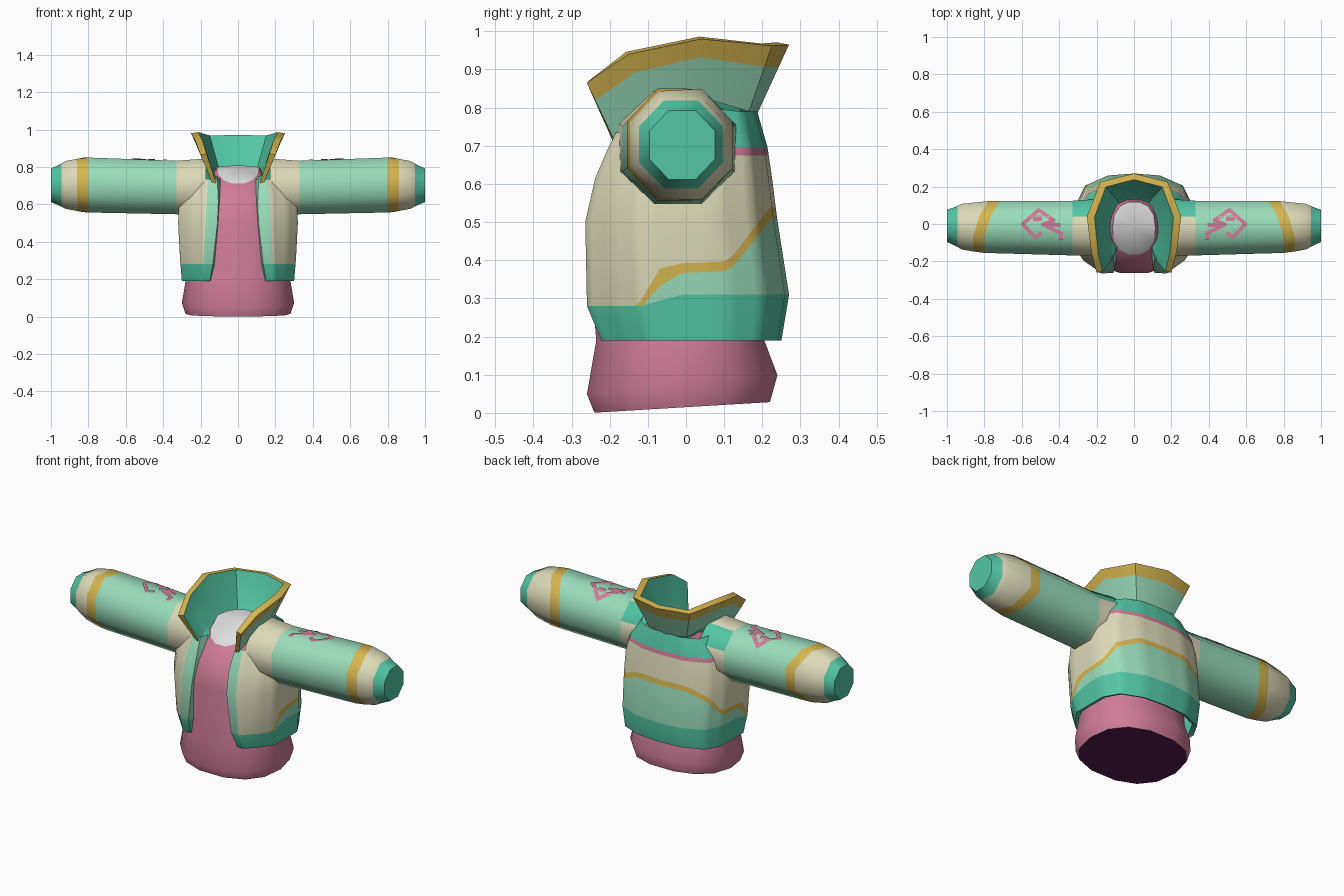
import bpy, bmesh, math
from mathutils import Vector
from mathutils.bvhtree import BVHTree

if "Cube" in bpy.data.objects:
    bpy.data.objects.remove(bpy.data.objects["Cube"])


def material(name, rgb):
    m = bpy.data.materials.new(name)
    lin = [((c / 255 + 0.055) / 1.055) ** 2.4 for c in rgb]
    m.diffuse_color = (*lin, 1)
    m.use_nodes = True
    m.node_tree.nodes["Principled BSDF"].inputs["Base Color"].default_value = m.diffuse_color
    return m


MATS = [material(n, c) for n, c in (
    ("cream", (221, 218, 184)), ("pale_green", (153, 220, 187)),
    ("teal", (83, 198, 164)), ("gold", (214, 182, 80)),
    ("pink", (208, 124, 152)), ("dark_purple", (80, 28, 76)),
    ("light_grey", (222, 222, 222)))]
CREAM, PALE, TEAL, GOLD, PINK, PURPLE, GREY = range(7)


def interp(table, t):
    """Linear lookup of the values after the first entry of each row."""
    if t <= table[0][0]:
        return table[0][1:]
    for p, q in zip(table, table[1:]):
        if t <= q[0]:
            f = (t - p[0]) / (q[0] - p[0])
            return [a + (b - a) * f for a, b in zip(p[1:], q[1:])]
    return table[-1][1:]


def loft(rows, paint, closed=False):
    """Skin rows of points; paint(i, j, centre) gives the material."""
    bm = bmesh.new()
    grid = [[bm.verts.new(p) for p in r] for r in rows]
    n = len(rows[0])
    for i in range(len(rows) - 1):
        for j in range(n if closed else n - 1):
            k = (j + 1) % n
            f = bm.faces.new((grid[i][j], grid[i][k], grid[i + 1][k], grid[i + 1][j]))
            f.material_index = paint(i, j, f.calc_center_median())
    return bm, grid


def finish(bm, name, mirror=True, angle=50):
    bmesh.ops.remove_doubles(bm, verts=bm.verts, dist=0.0005)
    bmesh.ops.dissolve_degenerate(bm, dist=0.0005, edges=bm.edges)
    me = bpy.data.meshes.new(name)
    bm.to_mesh(me)
    bm.free()
    for m in MATS:
        me.materials.append(m)
    ob = bpy.data.objects.new(name, me)
    bpy.context.collection.objects.link(ob)
    bpy.ops.object.select_all(action='DESELECT')
    ob.select_set(True)
    bpy.context.view_layer.objects.active = ob
    bpy.ops.object.shade_smooth_by_angle(angle=math.radians(angle))
    if mirror:
        ob.modifiers.new("mirror", 'MIRROR').merge_threshold = 0.001
    return ob


# Undershirt: barrel with a sloped neck and a flat base
def oval(a, yf, yb, n=14):
    pts = []
    for k in range(n):
        t = 2 * math.pi * (k + 0.5) / n - math.pi / 2
        c, s = math.cos(t), math.sin(t)
        pts.append((a * math.copysign(abs(c) ** 0.85, c),
                    (yf + yb) / 2 + (yb - yf) / 2 * math.copysign(abs(s) ** 0.85, s)))
    return pts


rows = []
for z, a, yf, yb, tilt in ((0.015, .28, -.245, .225, .06), (.075, .3, -.265, .245, .1),
                           (.19, .28, -.24, .21, 0), (.5, .27, -.266, .2, 0),
                           (.62, .2, -.235, .16, 0)):
    rows.append([(x, y, z + tilt * y) for x, y in oval(a, yf, yb)])
rows.append([(x, y, min(.80, .71 + .7 * (y + .165))) for x, y in oval(.115, -.165, .12)])
bm, g = loft(rows, lambda i, j, c: PINK, closed=True)
bm.faces.new(g[0][::-1]).material_index = PURPLE
tip = bm.verts.new((0, 0, .81))
for j in range(len(g[-1])):
    f = bm.faces.new((g[-1][j], g[-1][(j + 1) % len(g[-1])], tip))
    f.material_index = GREY
finish(bm, "undershirt", mirror=False)

# Jacket body: half shell, open at the front, stripes follow the rows
BODY = [(.19, .30, -.22, .25, .15), (.31, .31, -.27, .27, .13), (.5, .32, -.262, .24, .11),
        (.62, .315, -.235, .225, .105), (.72, .28, -.19, .21, .11), (.81, .20, -.14, .18, .125)]
SUB = 4


def section(z):
    a, yf, yb, xo = interp(BODY, z)
    d = yb - yf
    key = [(xo - .015, yf + .05), (xo, yf), (xo + .3 * (a - xo), yf - .002), (.84 * a, yf + .13 * d),
           (a, yf + .27 * d), (a, yb - .3 * d), (.84 * a, yb - .12 * d), (.45 * a, yb - .02 * d), (0, yb)]
    pts = []
    for p, q in zip(key, key[1:]):
        pts += [tuple(u + (v - u) * s / SUB for u, v in zip(p, q)) for s in range(SUB)]
    return pts + [key[-1]]


# lower band top, gold stripe bottom, gold stripe top, keyed by depth
STRIPE = [(-.13, .28, .28, .28), (-.115, .28, .28, .32), (-.09, .28, .30, .365), (-.05, .31, .365, .39),
          (.11, .31, .372, .397), (.24, .31, .51, .54)]
TOP = [(-.18, .735), (-.05, .81), (.18, .79)]
mid = section(.4)
levels = []
for j, (x, y) in enumerate(mid):
    band, lo, hi = interp(STRIPE, y)
    levels.append([.19, band, lo, hi, max(hi + .02, .5), .615, .675, .697, interp(TOP, y)[0]])
rows = [[(x * .92, y * .92, .2) for x, y in section(.19)]]
for k in range(9):
    rows.append([(*section(levels[j][k])[j], levels[j][k]) for j in range(len(mid))])


def paint_body(i, j, c):
    if i < 2:
        return TEAL
    if j < 2 * SUB and i < 9 and mid[j][1] < 0:
        return PALE if j < 3 * SUB else CREAM
    if mid[j][1] > .09 and i >= 7:
        return PINK if i == 7 else TEAL
    return PALE if i == 2 else GOLD if i == 3 else CREAM


bm, g = loft(rows, paint_body)
finish(bm, "jacket_body")

# Sleeves: tapered octagons with a slanted gold stripe and a closed cuff
ARM = [(.17, .155, .15, -.02, .695), (.33, .146, .143, -.022, .69), (.82, .138, .147, -.016, .704),
       (.92, .122, .128, -.014, .704), (.965, .1, .105, -.012, .703), (1.0, .086, .09, -.01, .702)]


def arm_point(x, k):
    ry, rz, yc, zc = interp(ARM, x)
    t = math.pi * (k + .5) / 4
    return (x, yc + ry * math.cos(t) / .924, zc + rz * math.sin(t) / .924)


def arm_row(x0, slant):
    return [arm_point(x0 - slant * max(0, min(1, arm_point(.8, k)[1] / .1)), k) for k in range(8)]


rows = [arm_row(x, s) for x, s in ((.17, 0), (.25, 0), (.33, 0), (.80, .08), (.86, .08),
                                   (.92, 0), (.945, 0), (.965, 0), (1.0, 0))]
bands = (CREAM, CREAM, PALE, GOLD, CREAM, CREAM, TEAL, TEAL)
bm, g = loft(rows, lambda i, j, c: TEAL if i < 2 and c.y > .06 and c.z > .7 else bands[i], closed=True)
bm.faces.new(g[-1]).material_index = TEAL
bm.normal_update()
tree = BVHTree.FromBMesh(bm)
finish(bm, "sleeve")

# Sleeve emblem: thin ribbons laid over the top of each sleeve
bm = bmesh.new()


def ribbon(path, width=.02):
    for p, q in zip(path, path[1:]):
        p, q = Vector(p), Vector(q)
        d = (q - p).normalized()
        side = Vector((-d.y, d.x)) * width / 2
        p, q = p - d * width * .3, q + d * width * .3
        last = None
        for s in range(9):
            m = p.lerp(q, s / 8)
            pair = []
            for w in (m - side, m + side):
                hit = tree.ray_cast(Vector((w.x, w.y, 2)), Vector((0, 0, -1)))[0]
                pair.append(bm.verts.new(hit + Vector((0, 0, .004))))
            if last:
                f = bm.faces.new((last[0], pair[0], pair[1], last[1]))
                f.material_index = PINK
            last = pair


ribbon([(.49, -.005), (.43, .02), (.51, .075), (.595, .0), (.53, -.07), (.5, -.05)])
ribbon([(.5, .03), (.53, .03)], .03)
ribbon([(.47, .0), (.4, -.005), (.47, -.01), (.39, -.05), (.39, -.08)])
finish(bm, "sleeve_emblem")

# Collar: flared stand-up band with a gold rim, listed front to back
base = [(.14, -.19, .72), (.17, -.1, .79), (.18, .03, .83), (.12, .165, .79), (0, .185, .78)]
top = [(.2, -.26, .865), (.228, -.15, .94), (.252, .04, .98), (.18, .225, .962), (0, .27, .965)]
brim = [tuple(b + (t - b) * .68 for b, t in zip(p, q)) for p, q in zip(base, top)]
inner = [(x * .84, y * .88 + (.0 if y > 0 else -.025), z + .006) for x, y, z in top]
throat = [(x * .78, y * .8 + (.0 if y > 0 else -.03), z - .03) for x, y, z in base]
floor = [(x * .6, y * .6, .73) for x, y, z in base]
bm, g = loft([base, brim, top, inner, throat, floor],
             lambda i, j, c: (PALE, GOLD, GOLD, TEAL, TEAL)[i])
bm.faces.new([r[0] for r in g[:5]]).material_index = GOLD
finish(bm, "collar", angle=40)
